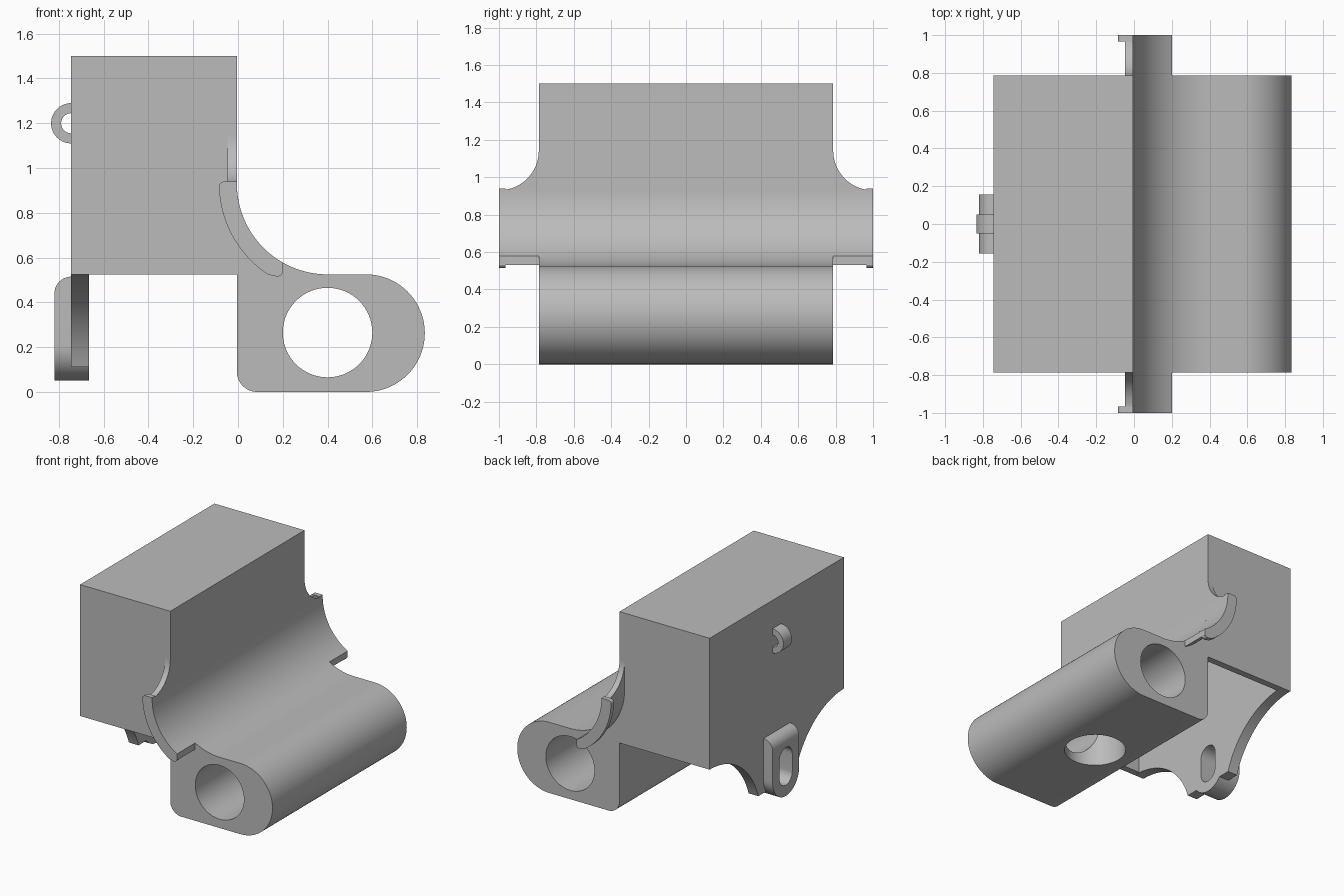
import bpy, bmesh
from math import radians, cos, sin
from mathutils import Vector

cube = bpy.data.objects.get("Cube")
if cube:
    bpy.data.objects.remove(cube, do_unlink=True)

grey = bpy.data.materials.new("plain grey")
grey.use_nodes = True
COLOUR = (0.5, 0.5, 0.5, 1)
grey.diffuse_color = COLOUR
grey.node_tree.nodes["Principled BSDF"].inputs["Base Color"].default_value = COLOUR


def arc(u, v, r, start, end, n=24):
    angles = [radians(start + (end - start) * i / n) for i in range(n + 1)]
    return [(u + r * cos(a), v + r * sin(a)) for a in angles]


def prism(name, outline, axis, low, high, round_edge=None):
    """Extrude an outline along an axis: Y takes (x, z), X takes (y, z), Z takes (x, y)."""
    place = {"Y": lambda u, v: (u, low, v),
             "X": lambda u, v: (low, u, v),
             "Z": lambda u, v: (u, v, low)}[axis]
    step = Vector([(high - low) * (axis == a) for a in "XYZ"])
    bm = bmesh.new()
    face = bm.faces.new([bm.verts.new(place(u, v)) for u, v in outline])
    result = bmesh.ops.extrude_face_region(bm, geom=[face])
    bmesh.ops.translate(bm, vec=step,
                        verts=[g for g in result["geom"] if isinstance(g, bmesh.types.BMVert)])
    bmesh.ops.recalc_face_normals(bm, faces=bm.faces)
    if round_edge:
        edges = [e for e in bm.edges if all(round_edge(v.co) for v in e.verts)]
        bmesh.ops.bevel(bm, geom=edges, offset=0.075, segments=10, profile=0.5, affect="EDGES")
    mesh = bpy.data.meshes.new(name)
    bm.to_mesh(mesh)
    bm.free()
    obj = bpy.data.objects.new(name, mesh)
    bpy.context.collection.objects.link(obj)
    mesh.materials.append(grey)
    return obj


def activate(obj):
    bpy.ops.object.select_all(action="DESELECT")
    obj.select_set(True)
    bpy.context.view_layer.objects.active = obj


def cut(obj, *cutters):
    activate(obj)
    for cutter in cutters:
        mod = obj.modifiers.new("cut", "BOOLEAN")
        mod.operation, mod.solver, mod.object = "DIFFERENCE", "EXACT", cutter
        bpy.ops.object.modifier_apply(modifier=mod.name)
        bpy.data.objects.remove(cutter, do_unlink=True)


BACK, WALL = -0.745, -0.005     # box sides in x
HALF = 0.787                    # half length of the body
CX, CZ, R = 0.4, 0.93, 0.405    # cradle arc
FLOOR = 0.525                   # underside of the box
parts = []

# Main body: upper box, curved cradle and rounded lower arm in one section
section = ([(BACK, FLOOR), (WALL, FLOOR)]
           + arc(0.085, 0.09, 0.09, 180, 270, 10)
           + arc(0.572, 0.2625, 0.2625, -90, 90, 40)
           + arc(CX, CZ, R, 270, 180, 32)
           + [(WALL, 1.5), (BACK, 1.5)])
body = prism("main_body", section, "Y", -HALF, HALF)
w, e = BACK + 0.08, WALL - 0.05
cut(body,
    prism("bore_cutter", arc(CX, 0.265, 0.2, 0, 360, 64)[:-1], "Y", -1.2, 1.2),
    prism("bottom_hole_cutter", arc(0.35, 0, 0.21, 0, 360, 64)[:-1], "Z", -0.2, 0.25),
    prism("cavity_cutter", [(w, 0.4), (e, 0.4), (e, 1.45), (w, 1.45)], "Y", 0.05 - HALF, HALF - 0.05))
parts.append(body)

# Cradle wings, end lips and upper gussets on both ends
wing = arc(CX, CZ, R, 180, 240.4) + arc(CX, CZ, R + 0.042, 243.4, 180)
lip = (arc(CX, CZ, R, 240.4, 180)
       + [(WALL, 0.94)]
       + arc(-0.06, 0.915, 0.025, 90, 180, 6)
       + arc(CX, CZ, R + 0.08, 183, 237)
       + arc(0.175, 0.54, 0.025, 240, 360, 8))
for side, end in ((-1, "front"), (1, "rear")):
    def ends(a, b):
        return sorted((side * a, side * b))
    parts.append(prism(end + "_wing", wing, "Y", *ends(HALF - 0.01, 1)))
    parts.append(prism(end + "_lip", lip, "Y", *ends(0.965, 1)))
    curve = [(side * y, z) for y, z in arc(1, 1.143, 0.213, 180, 270, 20)]
    gusset = curve + [(side * 1, CZ), (side * HALF, CZ)]
    parts.append(prism(end + "_gusset", gusset[:-2] + gusset[-1:], "X", WALL - 0.042, WALL))

# Hanging plate with concave flanks, and the slotted tab on it
flank = [p for p in arc(HALF, -0.075, 0.6, 90, 180, 40) if p[1] > 0.1]
plate = prism("hanging_plate", flank + [(-y, z) for y, z in reversed(flank)], "X", BACK, w)
tab = prism("slotted_tab", arc(0, 0.205, 0.155, 180, 360, 32) + [(0.155, 0.515), (-0.155, 0.515)],
            "X", -0.82, w, lambda c: c.x < -0.81 and c.z > 0.5)
slot = arc(0, 0.205, 0.075, 180, 360) + arc(0, 0.335, 0.075, 0, 180)
for obj in (plate, tab):
    cut(obj, prism("slot_cutter", slot, "X", -1, -0.5))
    parts.append(obj)

# Small half-ring loop on the back
ring = arc(BACK, 1.2, 0.09, 90, 270, 32) + arc(BACK, 1.2, 0.045, 270, 90)
parts.append(prism("cord_loop", ring, "Y", -0.05, 0.05))

for obj in parts:
    activate(obj)
    bpy.ops.object.shade_smooth_by_angle(angle=radians(30))
